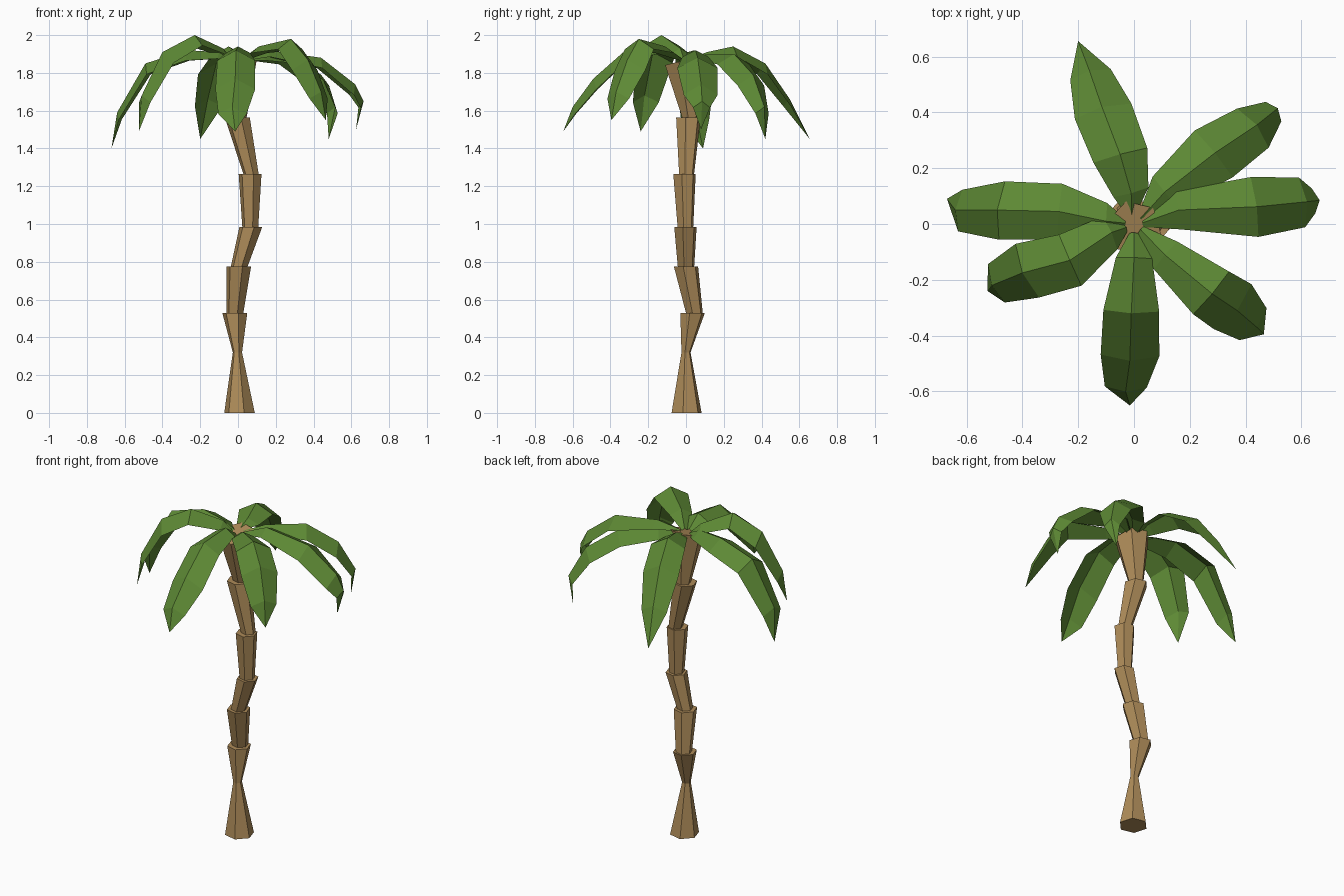
import bpy, math
from mathutils import Vector

if "Cube" in bpy.data.objects:
    bpy.data.objects.remove(bpy.data.objects["Cube"])


def material(name, color):
    m = bpy.data.materials.new(name)
    m.diffuse_color = color
    m.use_nodes = True
    m.node_tree.nodes["Principled BSDF"].inputs["Base Color"].default_value = m.diffuse_color
    return m


def add_mesh(name, verts, faces, mat):
    me = bpy.data.meshes.new(name)
    me.from_pydata(verts, [], faces)
    me.materials.append(mat)
    ob = bpy.data.objects.new(name, me)
    bpy.context.collection.objects.link(ob)


bark = material("bark", (0.42, 0.26, 0.10, 1))
leaf = material("leaf", (0.11, 0.25, 0.035, 1))

SIDES = 6


def trunk_segment(name, rings, tilt=0.0):
    """Capped six-sided loft through rings of (x, y, z, radius); tilt slopes the top along y."""
    verts, faces = [], []
    for i, (x, y, z, r) in enumerate(rings):
        slope = tilt if i == len(rings) - 1 else 0
        for k in range(SIDES):
            a = math.tau * k / SIDES - math.radians(13)
            verts.append((x + r * math.cos(a), y + r * math.sin(a), z + slope * r * math.sin(a)))
    for i in range(len(rings) - 1):
        for k in range(SIDES):
            a, b = i * SIDES + k, i * SIDES + (k + 1) % SIDES
            faces.append((a, b, b + SIDES, a + SIDES))
    faces.append(tuple(reversed(range(SIDES))))
    faces.append(tuple(range(len(verts) - SIDES, len(verts))))
    add_mesh(name, verts, faces, bark)


# Trunk: stacked flaring segments, each narrower at its foot
trunk = [
    [(0.008, 0.003, 0, 0.083), (-0.003, 0, 0.32, 0.025), (-0.017, 0.035, 0.53, 0.068)],
    [(-0.017, 0.045, 0.525, 0.046), (0.004, 0, 0.775, 0.067)],
    [(0.005, 0, 0.77, 0.045), (0.068, -0.003, 0.985, 0.062)],
    [(0.065, -0.003, 0.98, 0.043), (0.064, -0.008, 1.265, 0.062)],
    [(0.07, 0.003, 1.26, 0.041), (-0.004, 0.013, 1.565, 0.068)],
    [(0.003, 0.022, 1.56, 0.043), (0.0, -0.015, 1.865, 0.1)],
]
for i, rings in enumerate(trunk):
    trunk_segment(f"trunk_segment_{i + 1}", rings, 0.25 if i == 5 else 0)

# Fronds: ridge line from crown to tip, folded down on both sides
WIDTH = [0.015, 0.065, 0.1, 0.105, 0.075]
BLUNT = [0.015, 0.07, 0.108, 0.09, 0.045]
DROP = [0.01, 0.035, 0.055, 0.06, 0.04]
HUB = Vector((0.0, 0.0, 1.875))


def frond(name, points, width=WIDTH):
    pts = [Vector(p) for p in points]
    out = Vector((pts[2].x, pts[2].y, 0)).normalized()
    pts.insert(0, HUB + out * 0.03)
    side = Vector((-out.y, out.x, 0))
    verts, faces = [], []
    for i in range(5):
        tangent = (pts[i + 1] - pts[max(i - 1, 0)]).normalized()
        up = (tangent.cross(side).normalized() * 0.4 + Vector((0, 0, 0.6))).normalized()
        for s in (1, 0, -1):
            verts.append(pts[i] + side * width[i] * s - up * DROP[i] * abs(s))
    verts.append(pts[5])
    for i in range(4):
        for k in (0, 1):
            a = 3 * i + k
            faces.append((a, a + 1, a + 4, a + 3))
    faces += [(12, 13, 15), (13, 14, 15)]
    add_mesh(name, verts, faces, leaf)


frond("frond_left", [(-0.10, 0.01, 1.91), (-0.27, 0.045, 1.92), (-0.49, 0.05, 1.85),
                     (-0.64, 0.05, 1.59), (-0.67, 0.09, 1.40)])
frond("frond_front_left", [(-0.08, -0.03, 1.93), (-0.23, -0.13, 2.0), (-0.40, -0.175, 1.91),
                           (-0.51, -0.22, 1.68), (-0.525, -0.24, 1.49)])
frond("frond_front", [(0, -0.12, 1.94), (-0.01, -0.32, 1.92), (-0.015, -0.49, 1.77),
                      (-0.03, -0.60, 1.62), (-0.015, -0.65, 1.49)])
frond("frond_front_right", [(0.11, -0.11, 1.94), (0.28, -0.25, 1.98), (0.37, -0.31, 1.87),
                            (0.44, -0.37, 1.70), (0.465, -0.395, 1.55)])
frond("frond_right", [(0.16, 0.05, 1.92), (0.44, 0.062, 1.88), (0.62, 0.08, 1.74),
                      (0.665, 0.085, 1.65), (0.625, 0.08, 1.50)], BLUNT)
frond("frond_back_right", [(0.11, 0.115, 1.90), (0.29, 0.255, 1.90), (0.44, 0.355, 1.79),
                           (0.515, 0.415, 1.62), (0.48, 0.42, 1.45)], BLUNT)
frond("frond_back", [(-0.01, 0.11, 1.91), (-0.05, 0.25, 1.94), (-0.115, 0.42, 1.85),
                     (-0.16, 0.55, 1.66), (-0.20, 0.655, 1.45)])
